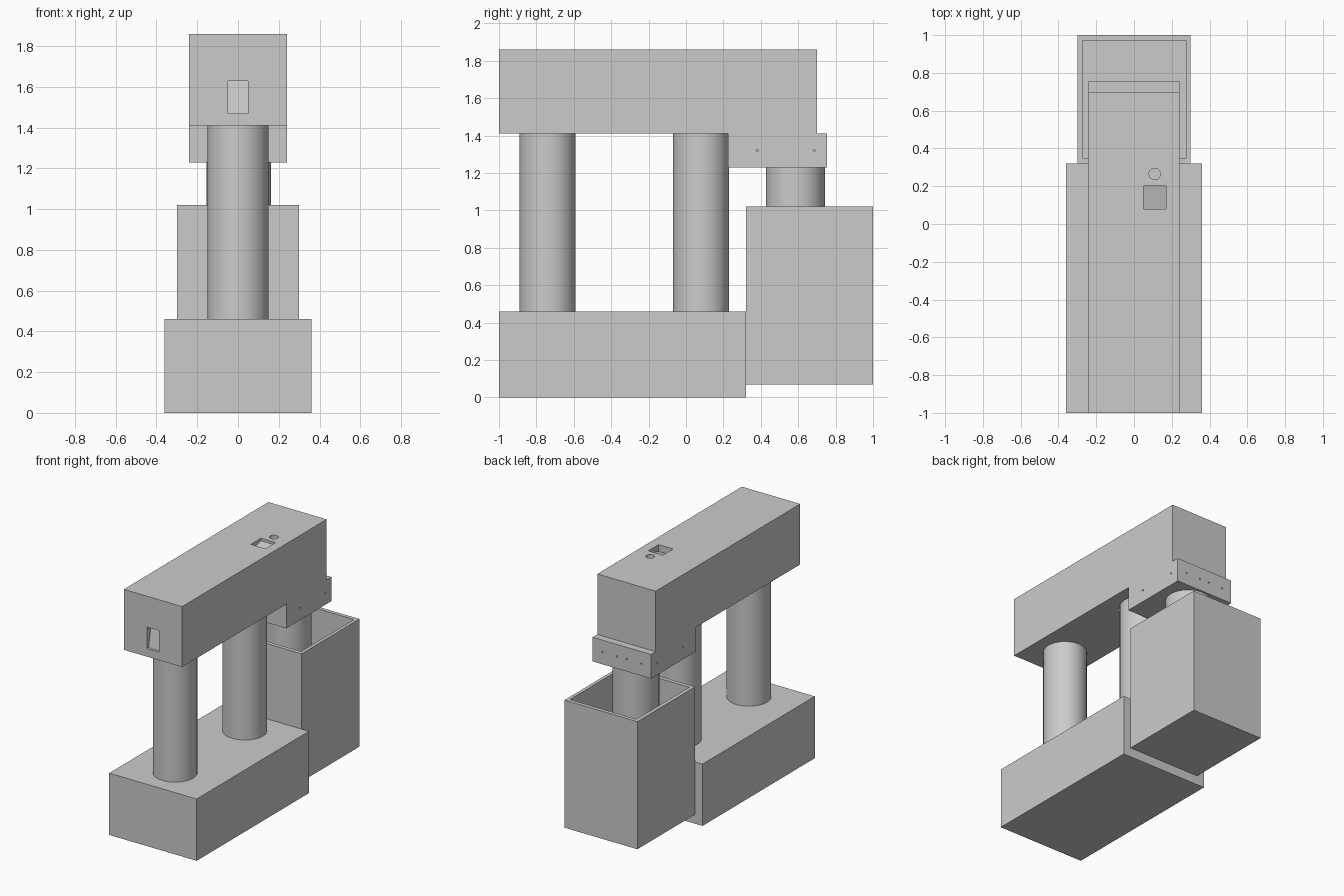
import bpy, bmesh, math
from mathutils import Matrix

old = bpy.data.objects.get("Cube")
if old:
    bpy.data.objects.remove(old, do_unlink=True)

grey = bpy.data.materials.new("light grey")
grey.use_nodes = True
grey.diffuse_color = (0.6, 0.6, 0.6, 1)
grey.node_tree.nodes["Principled BSDF"].inputs["Base Color"].default_value = grey.diffuse_color


def finish(name, bm):
    mesh = bpy.data.meshes.new(name)
    bm.to_mesh(mesh)
    bm.free()
    mesh.materials.append(grey)
    ob = bpy.data.objects.new(name, mesh)
    bpy.context.collection.objects.link(ob)
    return ob


def box(name, x, y, z):
    """Box from (low, high) ranges."""
    bm = bmesh.new()
    bmesh.ops.create_cube(bm, size=1)
    for v in bm.verts:
        v.co = [r[0] if c < 0 else r[1] for c, r in zip(v.co, (x, y, z))]
    return finish(name, bm)


def cylinder(name, radius, centre, length, axis="Z", sides=64):
    bm = bmesh.new()
    bmesh.ops.create_cone(bm, cap_ends=True, segments=sides, radius1=radius,
                          radius2=radius, depth=length)
    turn = {"X": Matrix.Rotation(math.pi / 2, 4, "Y"),
            "Y": Matrix.Rotation(math.pi / 2, 4, "X"), "Z": Matrix()}[axis]
    bm.transform(Matrix.Translation(centre) @ turn)
    ob = finish(name, bm)
    bpy.ops.object.select_all(action="DESELECT")
    ob.select_set(True)
    bpy.context.view_layer.objects.active = ob
    bpy.ops.object.shade_smooth_by_angle(angle=math.radians(35))
    return ob


def cut(target, cutter):
    mod = target.modifiers.new(cutter.name, "BOOLEAN")
    mod.operation = "DIFFERENCE"
    mod.solver = "EXACT"
    mod.object = cutter
    cutter.hide_render = True
    cutter.hide_set(True)
    cutter.display_type = "WIRE"


def wedge(name, x, profile):
    """Prism along x from a (y, z) outline."""
    bm = bmesh.new()
    face = bm.faces.new([bm.verts.new((x[0], y, z)) for y, z in profile])
    new = bmesh.ops.extrude_face_region(bm, geom=[face])["geom"]
    bmesh.ops.translate(bm, vec=(x[1] - x[0], 0, 0),
                        verts=[g for g in new if isinstance(g, bmesh.types.BMVert)])
    bmesh.ops.recalc_face_normals(bm, faces=bm.faces)
    return finish(name, bm)


# Base and the two upright columns
box("base", (-0.36, 0.36), (-1, 0.32), (0, 0.46))
for name, y in (("front_column", -0.74), ("rear_column", 0.08)):
    cylinder(name, 0.15, (0, y, 0.935), 0.95)

# Upper beam with its switch recesses and button hole
beam = box("upper_beam", (-0.24, 0.24), (-1, 0.70), (1.41, 1.86))
cut(beam, box("front_recess_cutter", (-0.05, 0.05), (-1.05, -0.94), (1.47, 1.63)))
cut(beam, box("top_recess_cutter", (0.05, 0.17), (0.08, 0.2), (1.8, 1.9)))
cut(beam, cylinder("button_hole_cutter", 0.03, (0.11, 0.265, 1.86), 0.08, sides=32))

# Tilted rockers inside the recesses
wedge("front_rocker", (-0.05, 0.05),
      [(-0.98, 1.47), (-0.94, 1.47), (-0.94, 1.63), (-0.95, 1.63)])
wedge("top_rocker", (0.05, 0.17),
      [(0.08, 1.8), (0.2, 1.8), (0.2, 1.84), (0.08, 1.81)])

# Head block under the beam, with small screw holes
head = box("head_block", (-0.24, 0.24), (0.225, 0.755), (1.23, 1.41))
for side in (-1, 1):
    for y in (0.38, 0.685):
        cut(head, cylinder("side_screw_cutter", 0.006, (side * 0.24, y, 1.32), 0.04, "X", 12))
    for x in (0.04, 0.16):
        cut(head, cylinder("back_screw_cutter", 0.006, (side * x, 0.755, 1.32), 0.04, "Y", 12))

# Pipe hanging from the head into the open container
cylinder("hanging_pipe", 0.158, (0.003, 0.585, 0.755), 0.95)

# Open-topped container
container = box("container", (-0.30, 0.30), (0.32, 1), (0.07, 1.02))
cut(container, box("container_cutter", (-0.272, 0.275), (0.35, 0.972), (0.1, 1.1)))
